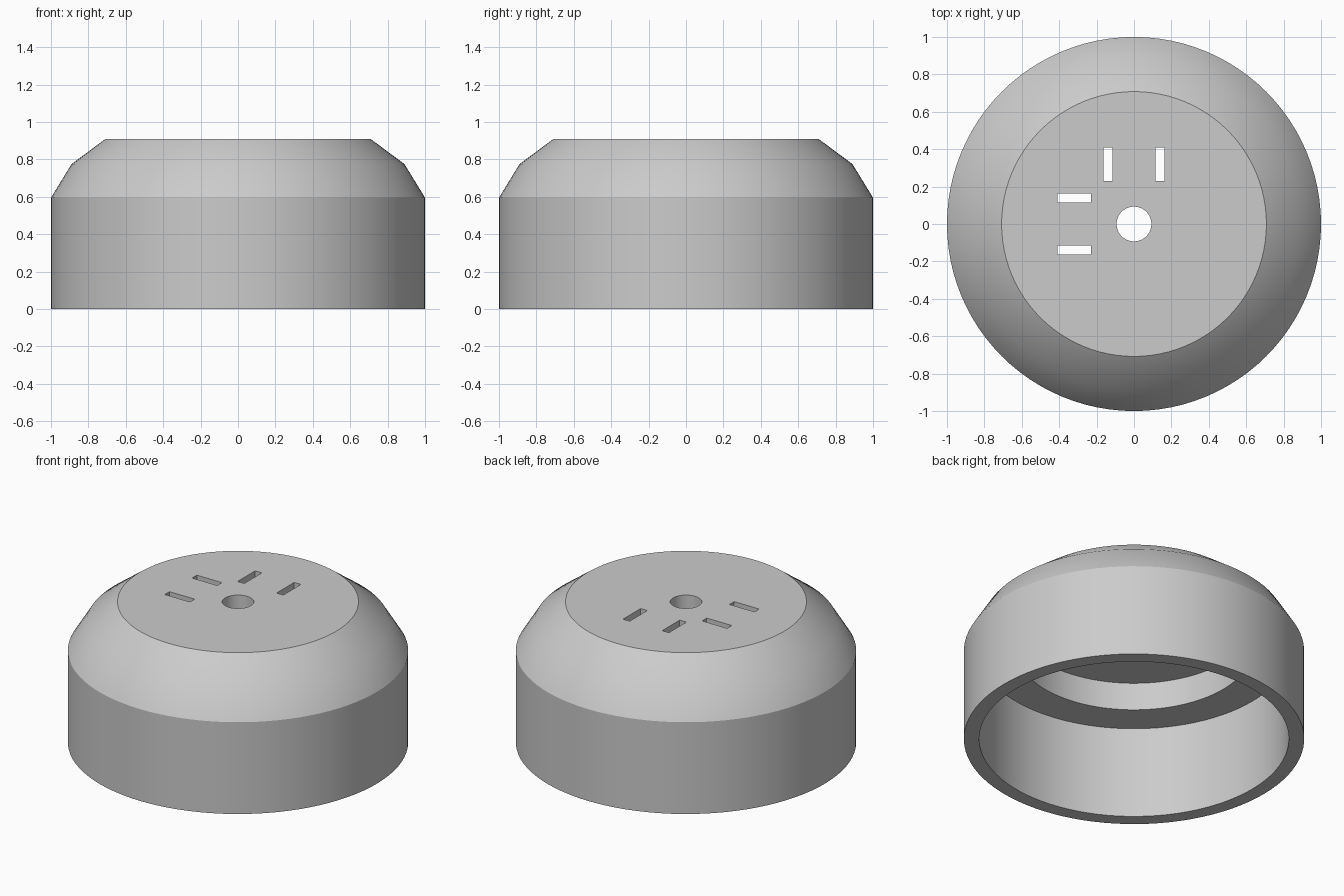
import bpy, bmesh, math

cube = bpy.data.objects.get("Cube")
if cube:
    bpy.data.objects.remove(cube, do_unlink=True)

SEGMENTS = 96
TOP, CEILING, LEDGE = 0.91, 0.775, 0.595

grey = bpy.data.materials.new("plain_grey")
grey.use_nodes = True
colour = (0.6, 0.6, 0.6, 1)
grey.diffuse_color = colour
grey.node_tree.nodes["Principled BSDF"].inputs["Base Color"].default_value = colour


def finish(name, bm):
    """Turn a bmesh into a named object in the scene."""
    bmesh.ops.recalc_face_normals(bm, faces=bm.faces)
    mesh = bpy.data.meshes.new(name)
    bm.to_mesh(mesh)
    bm.free()
    mesh.materials.append(grey)
    obj = bpy.data.objects.new(name, mesh)
    bpy.context.collection.objects.link(obj)
    return obj


def lathe(name, profile):
    """Revolve a closed (radius, height) outline about z."""
    bm = bmesh.new()
    verts = [bm.verts.new((r, 0, z)) for r, z in profile]
    edges = [bm.edges.new((a, b)) for a, b in zip(verts, verts[1:] + verts[:1])]
    bmesh.ops.spin(bm, geom=verts + edges, cent=(0, 0, 0), axis=(0, 0, 1),
                   angle=math.tau, steps=SEGMENTS, use_merge=True)
    bmesh.ops.remove_doubles(bm, verts=bm.verts, dist=0.0001)
    return finish(name, bm)


# Domed cap: outer shell, stepped cavity and central hole in one outline
cap = lathe("cap_housing", [
    (1, 0), (1, LEDGE), (0.89, 0.775), (0.708, TOP),
    (0.093, TOP), (0.093, CEILING),
    (0.688, CEILING), (0.688, LEDGE), (0.91, LEDGE), (0.91, 0)])

# Slot cutters: one pair behind the hole, one pair to its right
bm = bmesh.new()
for along_y in (True, False):
    for side in (-1, 1):
        across, along = side * 0.14, 0.32
        centre = (across, along) if along_y else (-along, across)
        size = (0.048, 0.18) if along_y else (0.18, 0.048)
        box = bmesh.ops.create_cube(bm, size=1)["verts"]
        bmesh.ops.scale(bm, verts=box, vec=(*size, 0.4))
        bmesh.ops.translate(bm, verts=box, vec=(*centre, 0.85))
cutter = finish("slot_cutter", bm)
cutter.hide_render = True

# Cut the slots through the top plate
cut = cap.modifiers.new("slots", 'BOOLEAN')
cut.operation = 'DIFFERENCE'
cut.solver = 'EXACT'
cut.object = cutter
bpy.ops.object.select_all(action='DESELECT')
cap.select_set(True)
bpy.context.view_layer.objects.active = cap
bpy.ops.object.modifier_apply(modifier=cut.name)
bpy.data.objects.remove(cutter, do_unlink=True)

# Smooth the curved walls, keep the rims crisp
bpy.ops.object.shade_smooth_by_angle(angle=math.radians(30))
